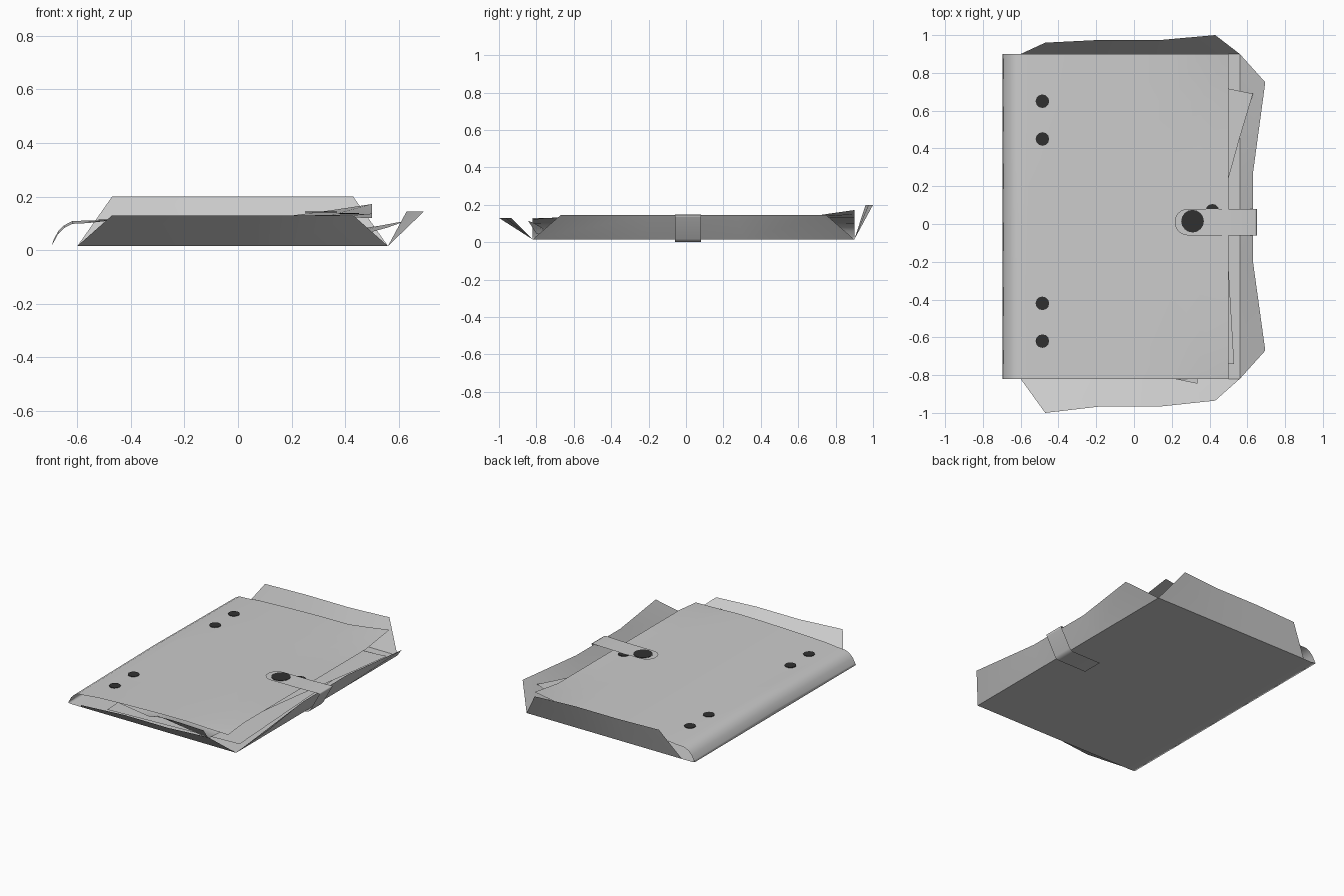
import bpy, bmesh, math

if "Cube" in bpy.data.objects:
    bpy.data.objects.remove(bpy.data.objects["Cube"])

def material(name, v):
    m = bpy.data.materials.new(name)
    m.diffuse_color = (v, v, v, 1)
    m.use_nodes = True
    m.node_tree.nodes["Principled BSDF"].inputs["Base Color"].default_value = m.diffuse_color
    return m

GREY = material("grey leather", 0.60)
DARK = material("dark metal", 0.030)
X0, X1, Y0, Y1 = -0.695, 0.56, -0.82, 0.90   # footprint of the case

def grid(name, rows, smooth=False):
    """Sheet skinned through rows of equal point count."""
    n = len(rows[0])
    faces = [(i*n+j, i*n+j+1, (i+1)*n+j+1, (i+1)*n+j)
             for i in range(len(rows)-1) for j in range(n-1)]
    me = bpy.data.meshes.new(name)
    me.from_pydata([p for r in rows for p in r], [], faces)
    me.materials.append(GREY)
    ob = bpy.data.objects.new(name, me)
    bpy.context.collection.objects.link(ob)
    for p in me.polygons:
        p.use_smooth = smooth
    return ob

def cover_z(x, y, z):
    # far corner curls up, near edge droops at the corner, spine sags at its ends
    if x > 0.2 and z > 0.1:
        t = (x - 0.2) / 0.3
        if y > 0.65:
            z += 0.036 * t * (y - 0.65) / 0.25
        if y < -0.65:
            z -= 0.016 * t * (-0.65 - y) / 0.17
    elif x < -0.5 and z > 0.03:
        z -= 0.010 * abs(y - 0.04) / 0.86
    return z

# One wrap: flat back cover, curved spine, soft top cover
profile = [(X1, 0.015), (-0.60, 0.015), (-0.67, 0.015), (X0, 0.018), (-0.689, 0.038),
           (-0.672, 0.070), (-0.65, 0.092), (-0.62, 0.108),
           (-0.56, 0.111), (-0.47, 0.111), (-0.25, 0.12), (0.0, 0.127),
           (0.2, 0.129), (0.35, 0.131), (0.50, 0.136)]
ys = [Y0, -0.65, -0.3, 0.04, 0.35, 0.65, Y1]
grid("cover_wrap", [[(x, y, cover_z(x, y, z)) for y in ys] for x, z in profile], True)

# Flaps leaning outward from three edges: hinge row, then free edge row
fx = [-0.47, -0.17, 0.15, 0.43]
hx = [-0.60, -0.21, 0.17, X1]
for name, y, z, outs in (("front_flap", Y0, 0.13, (-1.0, -0.965, -0.965, -0.935)),
                         ("rear_flap", Y1, 0.20, (0.96, 0.975, 0.975, 1.0))):
    grid(name, [[(x, y, 0.015) for x in hx], [(x, o, z) for x, o in zip(fx, outs)]], True)
grid("side_flap", [[(X1, y, 0.015) for y in (Y0, -0.25, 0.31, Y1)],
                   [(0.695, -0.67, 0.145), (0.63, -0.20, 0.145),
                    (0.63, 0.27, 0.145), (0.695, 0.75, 0.145)]], True)

# Closing strap: rounded tab over the cover, round the side, under the back
a, b = -0.06, 0.08
mid, r = (a + b) / 2, (b - a) / 2
rows = []
for i in range(1, 7):
    t = i / 6 * math.pi / 2
    x = 0.285 - 0.07 * math.cos(t)
    rows.append([(x, mid - r*math.sin(t), 0.142), (x, mid + r*math.sin(t), 0.142)])
for x, z in ((0.50, 0.143), (0.64, 0.147), (0.65, 0.145), (0.645, 0.135), (0.58, 0.018),
             (0.57, 0.006), (0.55, 0.001), (0.34, 0.0)):
    rows.append([(x, a, z), (x, b, z)])
grid("closing_strap", rows, True)

# Loose sheets lying askew inside: bowed, far corner lifted, near edge curled
steps = [0, 0.015, 0.03, 0.1, 0.25, 0.4, 0.55, 0.7, 0.85, 1]

def sheet(name, corner, up, left, z, lift, bow=0, curl=0):
    rows = []
    for i in range(11):
        u = i / 10                      # 0 at the right edge, 1 at the left
        row = []
        for v in steps:
            k = (1 - u)**3
            row.append((corner[0] + up[0]*v + left[0]*u - bow*k*math.sin(math.pi*v),
                        corner[1] + up[1]*v + left[1]*u,
                        z + lift*k*v**3 + curl*max(0, 1 - v/0.03)*max(0, 1 - u/0.5)**0.5))
        rows.append(row)
    grid(name, rows, True)

sheet("askew_sheet", (0.335, -0.845), (0.295, 1.535), (-0.93, 0.19), 0.045, 0.065, 0.055, 0.07)
sheet("straighter_sheet", (0.53, -0.74), (-0.09, 1.55), (-0.95, -0.055), 0.035, 0.0)

# Dark round studs
def stud(name, x, y, z, rad, sides):
    bpy.ops.mesh.primitive_cylinder_add(vertices=sides, radius=rad, depth=0.004, location=(x, y, z))
    ob = bpy.context.object
    ob.name = name
    ob.data.materials.append(DARK)

for i, y in enumerate((0.65, 0.45, -0.42, -0.62)):
    stud(f"spine_stud_{i+1}", -0.485, y, 0.1125, 0.036, 12)
stud("strap_stud", 0.31, 0.015, 0.1425, 0.06, 16)
stud("hidden_stud", 0.415, 0.07, 0.136, 0.036, 12)
